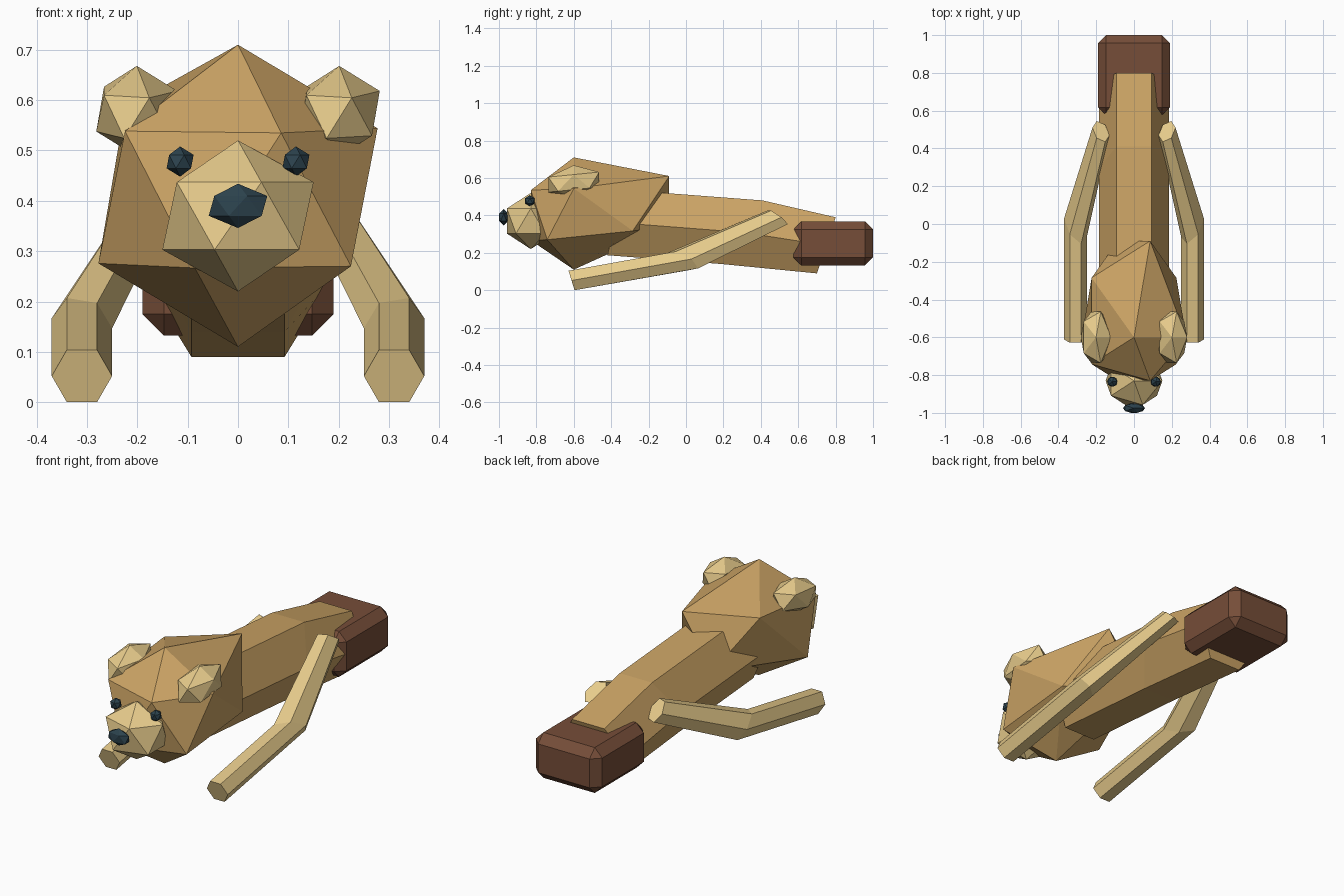
import bpy, bmesh, math
from mathutils import Vector

if "Cube" in bpy.data.objects:
    bpy.data.objects.remove(bpy.data.objects["Cube"])


def material(name, rgb):
    m = bpy.data.materials.new(name)
    m.diffuse_color = (*rgb, 1)
    m.use_nodes = True
    m.node_tree.nodes["Principled BSDF"].inputs["Base Color"].default_value = m.diffuse_color
    return m


TAN = material("tan_fur", (0.60, 0.37, 0.13))
CREAM = material("cream_fur", (0.80, 0.60, 0.26))
BROWN = material("brown", (0.18, 0.075, 0.04))
DARK = material("dark", (0.025, 0.055, 0.075))


def finish(bm, name, mat):
    bmesh.ops.recalc_face_normals(bm, faces=bm.faces)
    me = bpy.data.meshes.new(name)
    bm.to_mesh(me)
    bm.free()
    me.materials.append(mat)
    ob = bpy.data.objects.new(name, me)
    bpy.context.collection.objects.link(ob)
    return ob


def ball(name, center, scale, mat, back_y=None, lift_front=0.0, lift_back=0.0):
    """Icosahedron; the rear half can be stretched and lifted."""
    bm = bmesh.new()
    bmesh.ops.create_icosphere(bm, subdivisions=1, radius=1)
    for v in bm.verts:
        rear = v.co.y > 0.001
        sy = back_y if rear and back_y else scale[1]
        y = v.co.y * sy
        z = v.co.z * scale[2] + y * (lift_back if rear else lift_front)
        v.co = Vector(center) + Vector((v.co.x * scale[0], y, z))
    return finish(bm, name, mat)


def hex_tube(name, rings, mat, sx=1):
    """Capped six-sided tube; each ring is (center, side vector, up vector)."""
    bm = bmesh.new()
    loops = []
    for c, u, w in rings:
        c, u, w = Vector(c), Vector(u), Vector(w)
        loop = []
        for i in range(6):
            a = math.radians(60 * i)
            p = c + u * math.cos(a) + w * (math.sin(a) / math.sin(math.radians(60)))
            loop.append(bm.verts.new((p.x * sx, p.y, p.z)))
        loops.append(loop)
    for a, b in zip(loops, loops[1:]):
        for i in range(6):
            j = (i + 1) % 6
            bm.faces.new((a[i], a[j], b[j], b[i]))
    bm.faces.new(loops[0])
    bm.faces.new(loops[-1])
    return finish(bm, name, mat)


# Head, snout and nose
ball("head", (0, -0.6, 0.41), (0.31, 0.27, 0.30), TAN,
     back_y=0.6, lift_front=0.04, lift_back=0.13)
ball("snout", (0, -0.83, 0.37), (0.168, 0.15, 0.15), CREAM)
ball("nose", (0, -0.975, 0.39), (0.065, 0.029, 0.044), DARK)

# Body, bent slightly in the middle
hex_tube("body", [
    ((0, -0.38, 0.362), (0.185, 0, 0), (0, 0.04, 0.175)),
    ((0, 0.30, 0.31), (0.185, 0, 0), (0, 0.11, 0.17)),
    ((0, 0.75, 0.24), (0.185, 0, 0), (0, 0.05, 0.15)),
], TAN)

# Chamfered rear block
bm = bmesh.new()
bmesh.ops.create_cube(bm, size=1)
for v in bm.verts:
    v.co = (v.co.x * 0.38, 0.787 + v.co.y * 0.426, 0.25 + v.co.z * 0.235)
bmesh.ops.bevel(bm, geom=bm.edges[:], offset=0.043, segments=1,
                affect='EDGES', profile=0.5)
finish(bm, "rear_block", BROWN)

# Paired eyes, ears and arms
for side, s in (("left", -1), ("right", 1)):
    ball(side + "_eye", (0.115 * s, -0.835, 0.478), (0.03, 0.03, 0.03), DARK)
    ball(side + "_ear", (0.201 * s, -0.6, 0.578), (0.09, 0.16, 0.09), CREAM,
         lift_front=0.1, lift_back=0.1)
    hex_tube(side + "_arm", [
        ((0.31, -0.612, 0.052), (0.06, 0, 0), (0, -0.016, 0.052)),
        ((0.31, -0.02, 0.157), (0.06, 0.05, 0.01), (0, -0.06, 0.045)),
        ((0.175, 0.49, 0.39), (0.045, 0.02, 0), (0, -0.045, 0.036)),
    ], CREAM, s)
